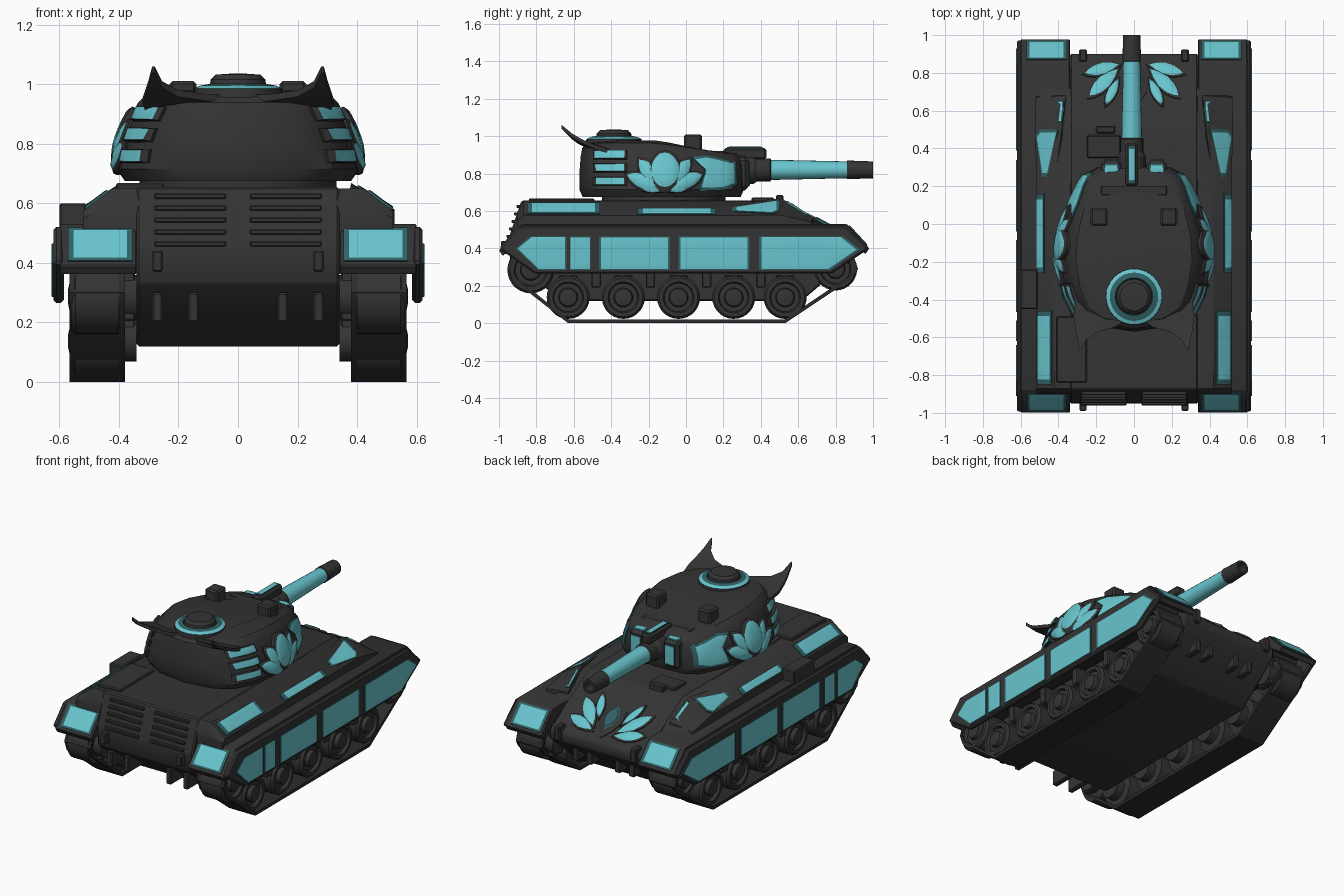
import bpy, bmesh, math
from mathutils import Vector
from mathutils.bvhtree import BVHTree

if "Cube" in bpy.data.objects:
    bpy.data.objects.remove(bpy.data.objects["Cube"])

def material(name, c):
    m = bpy.data.materials.new(name)
    m.diffuse_color = (*c, 1)
    m.use_nodes = True
    m.node_tree.nodes["Principled BSDF"].inputs["Base Color"].default_value = m.diffuse_color
    return m

DARK = material("charcoal armour", (0.034, 0.034, 0.034))
TRACK = material("black rubber", (0.025, 0.025, 0.025))
CYAN = material("bright cyan", (0.14, 0.56, 0.62))
TEAL = material("deep teal", (0.03, 0.12, 0.13))

def finish(name, bm, mats):
    me = bpy.data.meshes.new(name)
    bm.to_mesh(me)
    bm.free()
    for m in mats:
        me.materials.append(m)
    ob = bpy.data.objects.new(name, me)
    bpy.context.collection.objects.link(ob)
    return ob

def loft(name, rings, mat=DARK, bands=None, closed=False, bevel=0):
    """Skin a list of equal rings; bands gives a material per strip."""
    bm = bmesh.new()
    vs = [[bm.verts.new(p) for p in r] for r in rings]
    mats = [mat] + [m for m in (CYAN, TEAL, DARK) if m != mat]
    n = len(rings[0])
    for i in range(len(rings) if closed else len(rings) - 1):
        a, b = vs[i], vs[(i + 1) % len(vs)]
        for j in range(n):
            f = bm.faces.new((a[j], a[(j + 1) % n], b[(j + 1) % n], b[j]))
            f.material_index = mats.index(bands[i]) if bands else 0
    if not closed:
        bm.faces.new(vs[0])
        f = bm.faces.new(vs[-1])
        f.material_index = mats.index(bands[-1]) if bands else 0
    if bevel:
        bmesh.ops.bevel(bm, geom=bm.edges[:], offset=bevel, segments=1, affect='EDGES')
    bmesh.ops.recalc_face_normals(bm, faces=bm.faces[:])
    return finish(name, bm, mats)

def box(name, x, y, z, mat=DARK, bevel=0.006):
    return loft(name, [[(x[0], y[0], h), (x[1], y[0], h), (x[1], y[1], h), (x[0], y[1], h)] for h in z], mat, bevel=bevel)

def prism(name, x0, x1, prof, mat=DARK, bevel=0.0):
    return loft(name, [[(x, y, z) for y, z in prof] for x in (x0, x1)], mat, bevel=bevel)

def lathe(name, axis, c, prof, mat=DARK, n=24, bands=None, sgn=1):
    rings = []
    for r, h in prof:
        ring = []
        for k in range(n):
            a = 2 * math.pi * k / n
            p = [r * math.cos(a), r * math.sin(a)]
            p.insert(axis, sgn * h)
            ring.append(Vector(c) + Vector(p))
        rings.append(ring)
    return loft(name, rings, mat, bands)

def inlay(name, target, pts, axis, sgn=1, lift=0.007, dome=0.0, border=0.86, rim=TEAL, fill=CYAN):
    """Drape a bordered plate, drawn in a view plane, onto a part."""
    tree = BVHTree.FromPolygons([v.co for v in target.data.vertices], [p.vertices for p in target.data.polygons])
    d = Vector((0, 0, 0))
    d[axis] = sgn
    fine = []
    for i, p in enumerate(pts):
        q = pts[(i + 1) % len(pts)]
        k = max(1, math.ceil(math.dist(p, q) / 0.06))
        fine += [(p[0] + (q[0] - p[0]) * s / k, p[1] + (q[1] - p[1]) * s / k) for s in range(k)]
    cx, cy = (sum(p[i] for p in fine) / len(fine) for i in (0, 1))
    last = [0.0]
    def put(t, p, up):
        o = [cx + (p[0] - cx) * t, cy + (p[1] - cy) * t]
        o.insert(axis, 2 * sgn)
        hit, nor = tree.ray_cast(Vector(o), -d)[:2]
        if hit is None:
            o[axis] = last[0]
            return Vector(o) + d * up
        last[0] = hit[axis]
        return hit + (nor if nor.dot(d) > 0 else -nor) * up
    bm = bmesh.new()
    cen = bm.verts.new(put(0, fine[0], lift + dome))
    levels = [(1, -0.004), (1, lift * 0.8), (border, lift + dome * 0.4), (0.5, lift + dome * 0.85)]
    vs = [[bm.verts.new(put(t, p, u)) for p in fine] for t, u in levels]
    n = len(fine)
    for j in range(n):
        k = (j + 1) % n
        for i in range(3):
            bm.faces.new((vs[i][j], vs[i][k], vs[i + 1][k], vs[i + 1][j])).material_index = int(i == 2)
        bm.faces.new((vs[3][j], vs[3][k], cen)).material_index = 1
    bm.normal_update()
    if sum(f.normal.dot(d) * f.calc_area() for f in bm.faces) < 0:
        bmesh.ops.reverse_faces(bm, faces=bm.faces[:])
    return finish(name, bm, [rim, fill])

def leaf(base, tip, w):
    b, t = Vector(base), Vector(tip)
    u = t - b
    s = Vector((-u.y, u.x)).normalized() * w
    prof = [(0, 0), (.2, .6), (.45, 1), (.7, .9), (.88, .5), (1, 0)]
    return [tuple(b + u * k + s * h) for k, h in prof] + [tuple(b + u * k - s * h) for k, h in prof[-2:0:-1]]

def rect(a, b, c, d):
    return [(a, c), (b, c), (b, d), (a, d)]

# Hull
hull = prism("lower_hull", -.34, .34, [(-.66, .12), (-.94, .33), (-.95, .45), (-.88, .655), (.51, .655), (.9, .42), (.9, .36), (.62, .12)], bevel=.008)
def section(y, top, side, low):
    return [(.52, y, low), (.52, y, side), (.42, y, top), (-.42, y, top), (-.52, y, side), (-.52, y, low)]
upper = loft("upper_hull", [section(-.9, .60, .55, .48), section(-.87, .65, .575, .48), section(.51, .65, .575, .48), section(.78, .49, .485, .47)])

# Lotus on the sloping front plate
for s in (-1, 1):
    for base, tip, w in (((.06, .845), (.275, .79), .036), ((.07, .83), (.25, .66), .042), ((.075, .78), (.155, .615), .028)):
        inlay("front_lotus_petal", hull, leaf((s * base[0], base[1]), (s * tip[0], tip[1]), w), 2, dome=.012, border=.82, rim=DARK)
inlay("front_lotus_bud", hull, leaf((0, .87), (0, .62), .075), 2, dome=.02, border=.6, rim=DARK, fill=TEAL)

# Rear grilles and hooks
for s in (-1, 1):
    for i in range(5):
        z = .455 + i * .04
        y = -.95 + (z - .45) * .34
        box("rear_grille_slat", sorted((s * .04, s * .28)), (y - .012, y + .02), (z, z + .018), bevel=.004)
    for x, y0, z0, z1 in ((.27, -.99, .37, .44), (.27, -.92, .2, .3), (.15, -.92, .2, .3)):
        box("rear_hook", (s * x - .018, s * x + .018), (y0, y0 + .07 + (z0 < .3) * .1), (z0, z1))
    box("front_hook", (s * .27 - .02, s * .27 + .02), (.86, .925), (.37, .46))
    for x in (.1, .2):
        box("front_lower_rib", (s * x - .02, s * x + .02), (.74, .84), (.23, .32))

# Deck fittings
box("rear_deck_hatch", (-.41, -.25), (-.84, -.49), (.64, .668))
box("driver_hatch", (-.25, -.07), (.35, .47), (.64, .672))
box("driver_periscope", (-.2, -.1), (.48, .52), (.64, .685))
box("side_stowage_box", (-.6, -.51), (-.45, -.24), (.52, .6))

fender_prof = [(-1, .39), (-.88, .53), (.86, .53), (.98, .40), (.96, .37), (.84, .46), (-.86, .46), (-.98, .36)]
skirt_prof = [(-1, .40), (-.89, .52), (.85, .52), (.98, .40), (.78, .265), (-.81, .265)]
loop = [(-.63, 0), (.53, 0), (.89, .24), (.92, .29), (.89, .38), (.78, .43), (-.8, .43), (-.92, .38), (-.955, .3), (-.93, .235)]
panels = [[(-.91, .40), (-.83, .465), (-.64, .465), (-.64, .285), (-.79, .285)], rect(-.62, -.51, .285, .465),
          rect(-.465, -.085, .285, .465), rect(-.04, .34, .285, .465), [(.39, .285), (.77, .285), (.93, .395), (.84, .465), (.39, .465)]]
for s in (-1, 1):
    # Fenders with end plates, and side skirts
    fender = prism("fender", s * .34, s * .6, fender_prof, bevel=.004)
    x = sorted((s * .355, s * .57))
    inlay("rear_fender_plate", fender, rect(*x, .405, .515), 1, -1, border=.84)
    inlay("front_fender_plate", fender, rect(*x, .415, .52), 1, 1, border=.84)
    skirt = prism("side_skirt", s * .585, s * .62, skirt_prof, bevel=.01)
    for p in panels:
        inlay("skirt_panel", skirt, p, 0, s, lift=.006, border=.94)
    # Cyan plates along the sloping hull sides
    for a, b, c, d in ((.435, .51, -.85, -.46), (.475, .515, -.26, .16)):
        inlay("hull_side_plate", upper, rect(*sorted((s * a, s * b)), c, d), 2, lift=.01)
    cheek = loft("front_hull_cheek", [[(s * a, y, z) for a, y, z in r] for r in (
        [(.42, .22, .64), (.515, .22, .575), (.515, .22, .52), (.36, .22, .52)],
        [(.38, .51, .668), (.525, .5, .58), (.525, .5, .52), (.36, .5, .52)],
        [(.36, .68, .565), (.52, .67, .54), (.52, .68, .52), (.36, .68, .52)])])
    inlay("cheek_front_plate", cheek, [(s * .375, .53), (s * .475, .53), (s * .485, .65), (s * .37, .65)], 2, lift=.008)
    inlay("cheek_side_plate", cheek, [(s * .455, .25), (s * .485, .25), (s * .518, .47), (s * .495, .5), (s * .40, .5)], 2, lift=.008)
    # Track band
    ring = []
    n = len(loop)
    for i, p in enumerate(loop):
        a, b = Vector(loop[i - 1]), Vector(loop[(i + 1) % n])
        t = (b - a).normalized()
        q = Vector(p) + Vector((-t.y, t.x)) * .02
        ring.append([(s * .38, *p), (s * .565, *p), (s * .565, *q), (s * .38, *q)])
    loft("track", ring, TRACK, closed=True)
    # Road wheels, drive wheels and brackets
    for y, z, r in [(y, .138, .115) for y in (-.63, -.335, -.04, .255, .53)] + [(-.83, .285, .125), (.8, .29, .115)]:
        lathe("wheel", 0, (0, y, z), [(r * .6, .34), (r * .6, .395), (r, .4), (r, .545), (r * .9, .56), (r * .72, .56), (r * .66, .54),
              (r * .45, .54), (r * .4, .565), (r * .2, .57)], DARK, 28, sgn=s)
        box("axle_mount", sorted((s * .345, s * .385)), (y - .05, y + .05), (max(.11, z - .08), z + .12))
    for y in (-.48, -.19, .11, .4):
        box("suspension_bracket", sorted((s * .34, s * .56)), (y - .025, y + .025), (.19, .3))
    # Pads closing the space above the wheels
    box("fender_support", sorted((s * .33, s * .6)), (-.85, .82), (.435, .48))

# Turret
plan = [(0, .31), (.19, .30), (.275, .25), (.345, .1), (.39, -.06), (.40, -.2), (.37, -.36), (.31, -.475), (.2, -.54), (0, -.57)]
plan += [(-x, y) for x, y in plan[-2:0:-1]]
levels = [(.675, .95, .96, 0), (.715, 1.02, 1, 0), (.80, .98, 1, .1), (.89, .9, .985, .5), (.938, .84, .965, .9), (.964, .77, .9, 1), (.978, .5, .6, 1)]
rings = []
for z, sx, sy, k in levels:
    rings.append([(x * sx, -.13 + (y + .13) * sy, z - k * .055 * min(1, max(0, (y + .15) / .4))) for x, y in plan])
turret = loft("turret", rings)
lathe("turret_ring", 2, (0, -.12, 0), [(.33, .64), (.33, .69)], n=40)

oval = [(-.115 + .085 * math.cos(a * math.pi / 8), .812 + .105 * math.sin(a * math.pi / 8)) for a in range(16)]
for s in (-1, 1):
    # Turret lotus, bars and cheek plates
    for tip, w in (((-.33, .80), .045), ((.10, .80), .045), ((-.26, .885), .05), ((.03, .885), .05)):
        inlay("turret_lotus_petal", turret, leaf((-.115, .705), tip, w), 0, s, lift=.012, dome=.014, border=.82, rim=DARK)
    inlay("turret_lotus_centre", turret, oval, 0, s, lift=.022, dome=.012, border=.85, rim=DARK)
    for i in range(3):
        inlay("turret_side_bar", turret, rect(-.485, -.315, .735 + .07 * i, .78 + .07 * i), 0, s, lift=.02, rim=DARK)
    inlay("turret_cheek_plate", turret, [(.07, .71), (.2, .715), (.27, .74), (.265, .86), (.1, .895), (.03, .885), (.1, .82)], 0, s, lift=.008)
    # Roof periscopes
    box("roof_periscope", (s * .185 - .045, s * .185 + .045), (-.01, .085), (.92, 1.01), bevel=.01)
    # Swept horns
    strip = [((.0, -.48, .965), (.31, -.41, .93)), ((.1, -.545, .965), (.32, -.49, .955)), ((.2, -.575, .98), (.31, -.56, .985)),
             ((.255, -.615, 1.01), (.3, -.61, 1.015)), ((.28, -.665, 1.06), (.288, -.665, 1.06))]
    loft("turret_horn", [[(s * a[0], *a[1:]), (s * b[0], *b[1:]), (s * b[0], b[1], b[2] - .022), (s * a[0], a[1], a[2] - .022)] for a, b in strip])
    # Mantlet blocks
    block = box("mantlet_block", sorted((s * .065, s * .175)), (.2, .335), (.71, .89), bevel=.02)
    inlay("mantlet_front_plate", block, rect(*sorted((s * .085, s * .155)), .735, .865), 1, 1)
    inlay("mantlet_top_plate", block, rect(*sorted((s * .082, s * .158)), .222, .315), 2, 1)

# Commander's cupola
lathe("cupola", 2, (0, -.385, 0), [(.15, .95), (.148, .985), (.128, .995), (.1, 1.0), (.095, .992), (.092, 1.015), (.075, 1.032), (.03, 1.035)],
      n=32, bands=[DARK, CYAN, TEAL, TEAL, DARK, DARK, DARK])

# Gun
box("gun_roof_bar", (-.175, .175), (.15, .205), (.885, .92))
lathe("gun_barrel", 1, (-.012, 0, .82), [(.075, .2), (.075, .36), (.062, .38), (.062, .45), (.054, .455), (.045, .86), (.05, .862), (.045, 1.0), (.03, 1.0), (.03, .93)],
      n=20, bands=[DARK, DARK, DARK, DARK, CYAN, DARK, DARK, DARK, DARK])
sight = box("gun_sight", (-.045, .02), (.2, .43), (.875, .937), bevel=.012)
inlay("gun_sight_plate", sight, rect(-.03, .006, .22, .41), 2)

# Smooth curved parts, keep edges crisp
bpy.ops.object.select_all(action='SELECT')
bpy.context.view_layer.objects.active = turret
bpy.ops.object.shade_smooth_by_angle(angle=math.radians(32))
